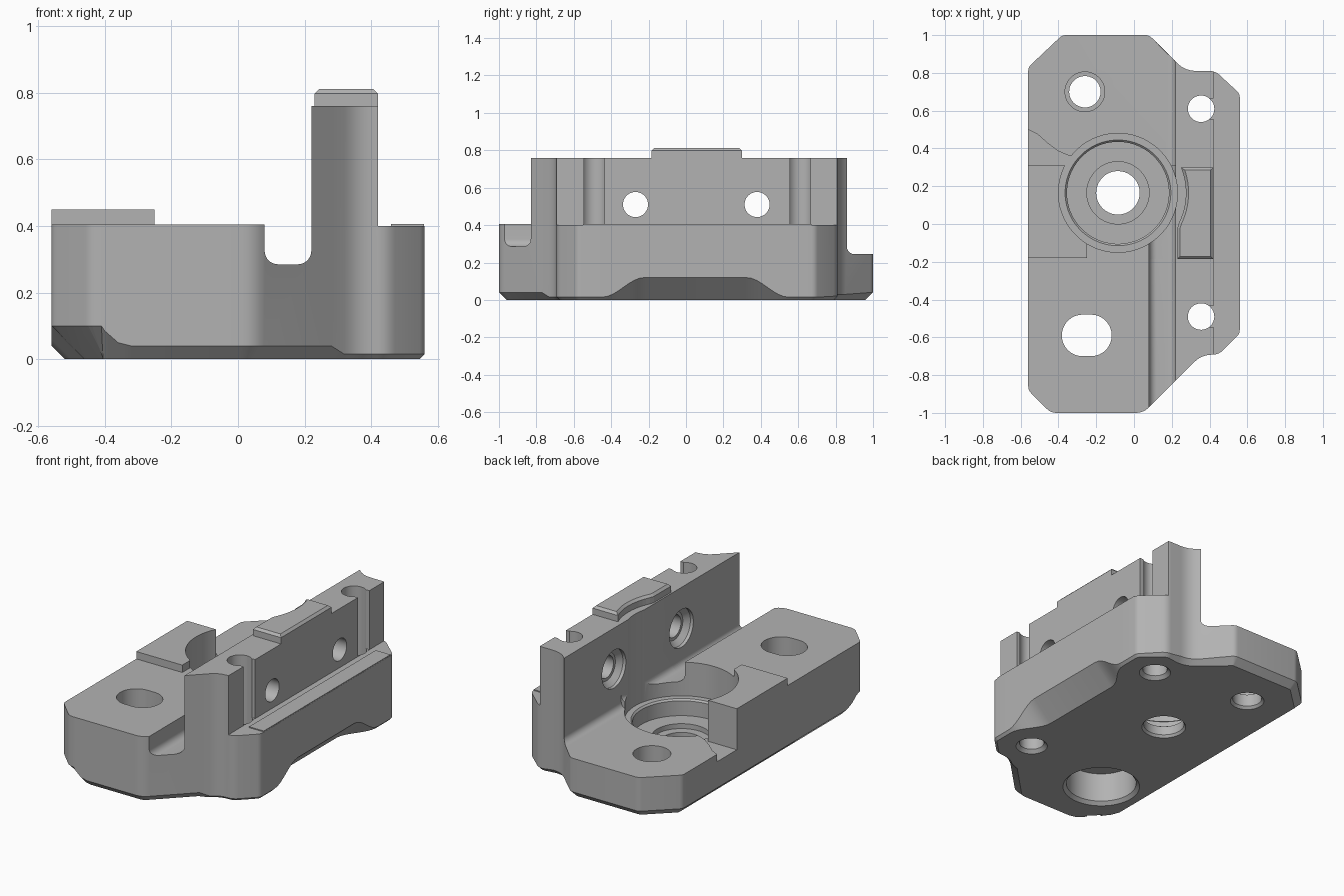
import bpy, bmesh, math
from mathutils import Vector, Matrix

if "Cube" in bpy.data.objects:
    bpy.data.objects.remove(bpy.data.objects["Cube"])

grey = bpy.data.materials.new("machined_grey")
grey.use_nodes = True
color = (0.45, 0.45, 0.45, 1)
grey.diffuse_color = color
grey.node_tree.nodes["Principled BSDF"].inputs["Base Color"].default_value = color


def finish(name, bm):
    bmesh.ops.recalc_face_normals(bm, faces=bm.faces)
    mesh = bpy.data.meshes.new(name)
    bm.to_mesh(mesh)
    bm.free()
    obj = bpy.data.objects.new(name, mesh)
    bpy.context.collection.objects.link(obj)
    mesh.materials.append(grey)
    return obj


def stack(name, rings, matrix=None):
    """Closed solid skinned through rings of equal point count."""
    bm = bmesh.new()
    loops = [[bm.verts.new(p) for p in ring] for ring in rings]
    n = len(loops[0])
    for a, b in zip(loops, loops[1:]):
        for i in range(n):
            j = (i + 1) % n
            bm.faces.new((a[i], a[j], b[j], b[i]))
    bm.faces.new(loops[0][::-1])
    bm.faces.new(loops[-1])
    if matrix:
        bm.transform(matrix)
    return finish(name, bm)


def inset(points, amounts):
    """Move each point of a counter-clockwise outline inward."""
    out = []
    for i, p in enumerate(points):
        a = (p - points[i - 1]).normalized()
        b = (points[(i + 1) % len(points)] - p).normalized()
        na, nb = Vector((-a.y, a.x)), Vector((-b.y, b.x))
        m = (na + nb).normalized()
        out.append(p + m * amounts[i] / max(m.dot(na), 0.4))
    return out


def prism(name, points, z0, z1):
    return stack(name, [[(x, y, z) for x, y in points] for z in (z0, z1)])


def box(name, x0, x1, y0, y1, z0, z1):
    return prism(name, [(x0, y0), (x1, y0), (x1, y1), (x0, y1)], z0, z1)


def along_y(name, points, y0, y1):
    return stack(name, [[(x, y, z) for x, z in points] for y in (y0, y1)])


def lathe(name, profile, place, axis_x=False, stretch=0, seg=64):
    """Revolved cutter; stretch pulls the halves apart into a slot."""
    rings = []
    for r, z in profile:
        ring = []
        for k in range(seg):
            t = math.tau * (k + 0.5) / seg
            c = math.cos(t)
            ring.append((r * c + math.copysign(stretch, c), r * math.sin(t), z))
        rings.append(ring)
    m = Matrix.Translation(place)
    if axis_x:
        m = m @ Matrix.Rotation(math.pi / 2, 4, 'Y')
    return stack(name, rings, m)


def arc(cx, cy, r, start, end, steps=8):
    return [(cx + r * math.cos(math.radians(start + (end - start) * k / steps)),
             cy + r * math.sin(math.radians(start + (end - start) * k / steps)))
            for k in range(steps + 1)]


# Body outline: x, y, bottom chamfer, corner rounding
def scoop(y0, c0, y1, c1, x=0.56, steps=8):
    return [(x, y0 + (y1 - y0) * k / steps,
             c0 + (c1 - c0) * (1 - math.cos(math.pi * k / steps)) / 2, 0)
            for k in range(steps + 1)]


corners = [(-0.44, -1, 0.1, 0.03), (-0.4, -1, 0.085, 0), (-0.36, -1, 0.05, 0),
           (-0.32, -1, 0.04, 0), (0.05, -1, 0.04, 0.04), (0.28, -0.77, 0.04, 0),
           (0.355, -0.695, 0.015, 0.05), (0.45, -0.69, 0.015, 0.03),
           (0.56, -0.58, 0.015, 0.02)]
corners += scoop(-0.45, 0.015, -0.22, 0.12) + scoop(0.32, 0.12, 0.55, 0.015)
corners += [(0.56, 0.69, 0.015, 0.02), (0.43, 0.81, 0.02, 0.03),
            (0.27, 0.81, 0.03, 0.06), (0.08, 1, 0.04, 0.02),
            (-0.38, 1, 0.04, 0.02), (-0.56, 0.83, 0.04, 0.02),
            (-0.56, -0.75, 0.04, 0), (-0.56, -0.8, 0.06, 0), (-0.56, -0.84, 0.09, 0),
            (-0.56, -0.88, 0.1, 0.02)]
outline, chamfers = [], []
for i, (x, y, c, d) in enumerate(corners):
    p = Vector((x, y))
    if d:
        a = p + (Vector(corners[i - 1][:2]) - p).normalized() * d
        b = p + (Vector(corners[(i + 1) % len(corners)][:2]) - p).normalized() * d
        for k in range(5):
            t = k / 4
            outline.append(a * (1 - t) ** 2 + p * 2 * t * (1 - t) + b * t * t)
            chamfers.append(c)
    else:
        outline.append(p)
        chamfers.append(c)
foot = inset(outline, chamfers)
body = stack("bracket_body", [
    [(p.x, p.y, 0) for p in foot],
    [(p.x, p.y, c) for p, c in zip(outline, chamfers)],
    [(p.x, p.y, 0.76) for p in outline]])

# Clearance beside the upright wall, leaving the front block, pad and channel
top = 0.95
channel = (arc(0.12, 0.325, 0.04, 180, 270) + arc(0.18, 0.325, 0.04, 270, 360)
           + [(0.22, top), (-0.7, top)])
block = [(-0.7, 0.405), (0.08, 0.405)]
pad = [(-0.7, 0.45), (-0.25, 0.45), (-0.25, 0.405), (0.08, 0.405)]
cutters = [
    along_y("front_cut", block + channel, -1.1, -0.18),
    along_y("pad_cut", pad + channel, -0.19, 0.315),
    along_y("back_cut", [(-0.7, 0.245)] + arc(0.18, 0.285, 0.04, 270, 360)
            + [(0.22, top), (-0.7, top)], 0.31, 1.1),
    box("ledge_cut", 0.42, 0.8, -1.1, 1.1, 0.4, top),
    prism("side_channel_cut", [(-0.7, 0.31), (-0.1, 0.31), (-0.1, 0.35), (-0.34, 0.36),
          (-0.4, 0.385), (-0.46, 0.43), (-0.51, 0.475), (-0.56, 0.5), (-0.7, 0.55)],
          0.2, top)]

# Stepped central bore
bore = Vector((-0.085, 0.165, 0))
cutters.append(lathe("bore_cut", [(0.14, -0.02), (0.115, 0.015), (0.115, 0.07),
               (0.165, 0.07), (0.165, 0.1), (0.27, 0.1), (0.27, 0.19), (0.28, 0.2),
               (0.315, 0.2), (0.315, top)], bore))

# Wall bolt holes, open towards the ledge
for y in (0.61, -0.49):
    cutters.append(lathe("bolt_cut", [(0.11, -0.02), (0.07, 0.02), (0.07, top)],
                         (0.355, y, 0)))
    cutters.append(box("bolt_opening_cut", 0.36, 0.5, y - 0.055, y + 0.055, 0.401, top))

# Countersunk cross holes through the wall
for y in (-0.27, 0.38):
    cutters.append(lathe("cross_cut", [(0.115, -0.1), (0.115, 0.02), (0.085, 0.05),
                   (0.067, 0.05), (0.067, 0.4)], (0.22, y, 0.51), axis_x=True))

# Base mounting holes
cutters.append(lathe("back_hole_cut", [(0.115, -0.02), (0.083, 0.015), (0.083, 0.09),
               (0.105, 0.09), (0.105, top)], (-0.26, 0.7, 0)))
cutters.append(lathe("slot_cut", [(0.11, 0.1), (0.11, top)], (-0.25, -0.59, 0),
                     stretch=0.022))
cutters.append(lathe("slot_counterbore_cut", [(0.24, -0.02), (0.2, 0.02), (0.2, 0.2)],
                     (-0.25, -0.59, 0)))

for cutter in cutters:
    cutter.hide_render = True
    mod = body.modifiers.new(cutter.name, 'BOOLEAN')
    mod.operation = 'DIFFERENCE'
    mod.solver = 'EXACT'
    mod.object = cutter

# Bake the cuts and discard the cutters
bpy.context.view_layer.update()
baked = bpy.data.meshes.new_from_object(
    body.evaluated_get(bpy.context.evaluated_depsgraph_get()))
body.modifiers.clear()
body.data = baked
for cutter in cutters:
    bpy.data.objects.remove(cutter)

# Raised land on the wall, hollowed to clear the bore
land = [Vector(p) for p in [(0.23, -0.185), (0.42, -0.185), (0.42, 0.3)]
        + arc(bore.x, bore.y, 0.36, 22, -26, 12) + [(0.23, -0.02)]]
land_top = inset(land, [0.014] * len(land))
stack("wall_land", [[(p.x, p.y, 0.75) for p in land], [(p.x, p.y, 0.798) for p in land],
                    [(p.x, p.y, 0.812) for p in land_top]])

# Thin raised strip on the ledge
strip = box("ledge_strip", 0.46, 0.559, -0.55, 0.67, 0.39, 0.406)

bpy.ops.object.select_all(action='DESELECT')
body.select_set(True)
bpy.context.view_layer.objects.active = body
bpy.ops.object.shade_smooth_by_angle(angle=math.radians(28))
